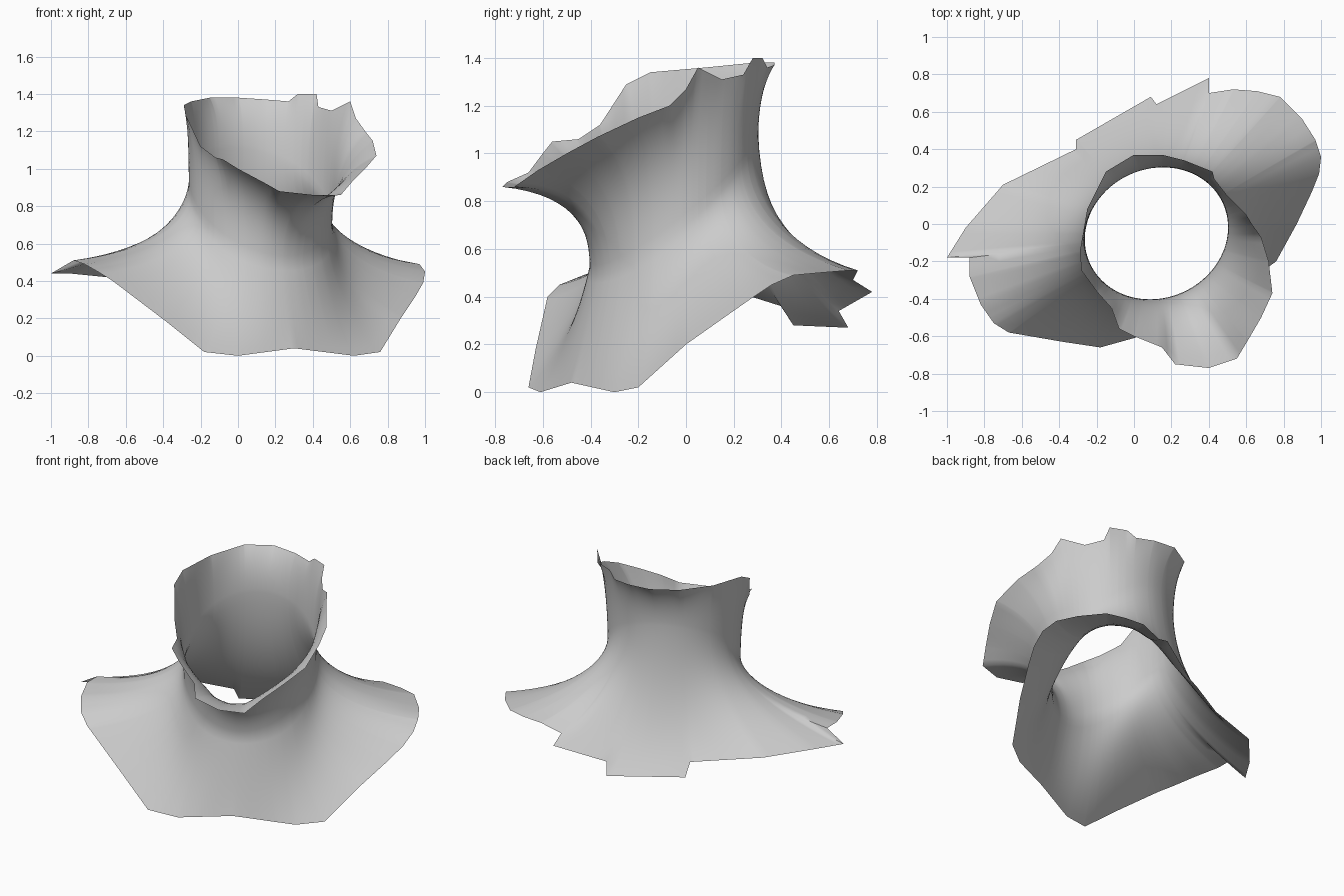
import bpy
import bmesh
import math
from mathutils import Vector

default_cube = bpy.data.objects.get("Cube")
if default_cube:
    bpy.data.objects.remove(default_cube, do_unlink=True)

# Vertical axis of the neck, the direction the bust faces and its left side
CENTRE = Vector((.12, -.05, 0))
FACING = math.radians(-66)
FORWARD = Vector((math.cos(FACING), math.sin(FACING), 0))
SIDE = Vector((-FORWARD.y, FORWARD.x, 0))
ROWS = 14

# Cut edge of the chest, shoulders and back
BOTTOM_EDGE = [
    (.3, -.48, .04), (.62, -.3, 0), (.76, -.2, .02), (.87, 0, .2),
    (.95, .17, .32), (.99, .27, .39), (1, .36, .45), (.97, .45, .49),
    (.9, .56, .5), (.78, .68, .51), (.66, .71, .51), (.53, .72, .51),
    (.4, .7, .47), (.4, .78, .42), (.12, .64, .34), (.09, .68, .27),
    (-.31, .45, .28), (-.31, .4, .36), (-.7, .21, .42), (-.9, -.02, .44),
    (-1, -.18, .44), (-.88, -.18, .51), (-.88, -.28, .51),
    (-.82, -.43, .49), (-.75, -.53, .45), (-.67, -.58, .4),
    (-.38, -.63, .18), (-.18, -.66, .02), (0, -.61, 0)]

# Torn edge of the jaw and the back of the head
TOP_EDGE = [
    (.22, -.75, .88), (.4, -.77, .86), (.55, -.72, .86), (.61, -.62, .93),
    (.68, -.5, 1), (.74, -.37, 1.07), (.72, -.2, 1.15), (.68, -.07, 1.2),
    (.63, 0, 1.27), (.6, .05, 1.36), (.5, .15, 1.31), (.43, .24, 1.33),
    (.42, .28, 1.4), (.32, .32, 1.4), (.27, .34, 1.36), (.15, .37, 1.37),
    (0, .37, 1.38), (-.15, .28, 1.38), (-.25, .08, 1.36),
    (-.29, -.15, 1.34), (-.28, -.25, 1.29), (-.2, -.36, 1.12),
    (-.12, -.45, 1.06), (-.08, -.56, 1.05), (0, -.6, 1), (.15, -.66, .92)]


def polar(points):
    """Describe an edge as sorted (angle, point) pairs around the neck."""
    pairs = []
    for point in points:
        offset = Vector(point) - CENTRE
        pairs.append((math.atan2(offset.y, offset.x) % math.tau, Vector(point)))
    return sorted(pairs, key=lambda pair: pair[0])


def sample(edge, angle):
    """Find the point on an edge at the given angle."""
    angle %= math.tau
    first, last = edge[0], edge[-1]
    loop = [(last[0] - math.tau, last[1])] + edge
    loop.append((first[0] + math.tau, first[1]))
    for (start, a), (end, b) in zip(loop, loop[1:]):
        if start <= angle <= end:
            return a.lerp(b, (angle - start) / max(end - start, 1e-6))
    return first[1]


def soft_sample(edge, angle):
    """Find the point on the edge with its jags and corners averaged out."""
    total, weights = Vector(), 0
    for i in range(-8, 9):
        weight = 1 + math.cos(math.pi * i / 9)
        total += sample(edge, angle + math.radians(3 * i)) * weight
        weights += weight
    return total / weights


def neck_point(angle):
    """Find the point on the tilted narrow ring of the neck."""
    turn = angle - FACING
    side, forward = math.sin(turn), math.cos(turn)
    radius = 1 / math.hypot(side / .39, forward / .345)
    offset = (SIDE * side + FORWARD * forward) * radius
    offset.z = .8 - .9 * radius * forward
    return CENTRE + offset


def flare(edge, angle, neck, out, rise):
    """Curve from the neck to an edge, adding the edge's jags near its end."""
    end = soft_sample(edge, angle)
    jag = sample(edge, angle) - end
    control = neck.lerp(end, out)
    control.z = neck.z + (end.z - neck.z) * rise
    points = []
    for i in range(ROWS + 1):
        t = i / ROWS
        point = neck.lerp(control, t).lerp(control.lerp(end, t), t)
        points.append(point + jag * t ** 4)
    return points


def column(angle):
    """Build one profile from the bottom edge over the neck to the top edge."""
    neck = neck_point(angle)
    front = max(0, math.cos(angle - FACING)) ** 2
    lower = flare(bottom, angle, neck, .04 + .41 * front, .64 - .14 * front)
    upper = flare(top, angle, neck, .03, .6 + .22 * front)
    return lower[:0:-1] + upper


bottom = polar(BOTTOM_EDGE)
top = polar(TOP_EDGE)

# Use even steps plus every corner of the two edges
steps = [math.tau * i / 72 for i in range(72)]
steps += [angle for angle, point in bottom + top]
angles = []
for angle in sorted(steps):
    if not angles or angle - angles[-1] > .002:
        angles.append(angle)

# Open skin of the bust
bm = bmesh.new()
columns = [[bm.verts.new(p) for p in column(angle)] for angle in angles]
for left, right in zip(columns, columns[1:] + columns[:1]):
    for i in range(len(left) - 1):
        bm.faces.new((left[i], right[i], right[i + 1], left[i + 1]))
mesh = bpy.data.meshes.new("neck_and_shoulders")
bm.to_mesh(mesh)
bm.free()
bust = bpy.data.objects.new("neck_and_shoulders", mesh)
bpy.context.collection.objects.link(bust)

# Plain grey
grey = bpy.data.materials.new("plain_grey")
grey.use_nodes = True
colour = (.6, .6, .6, 1)
grey.diffuse_color = colour
grey.node_tree.nodes["Principled BSDF"].inputs["Base Color"].default_value = colour
mesh.materials.append(grey)

# Smooth shading
bpy.ops.object.select_all(action="DESELECT")
bust.select_set(True)
bpy.context.view_layer.objects.active = bust
bpy.ops.object.shade_smooth_by_angle(angle=math.radians(60))
